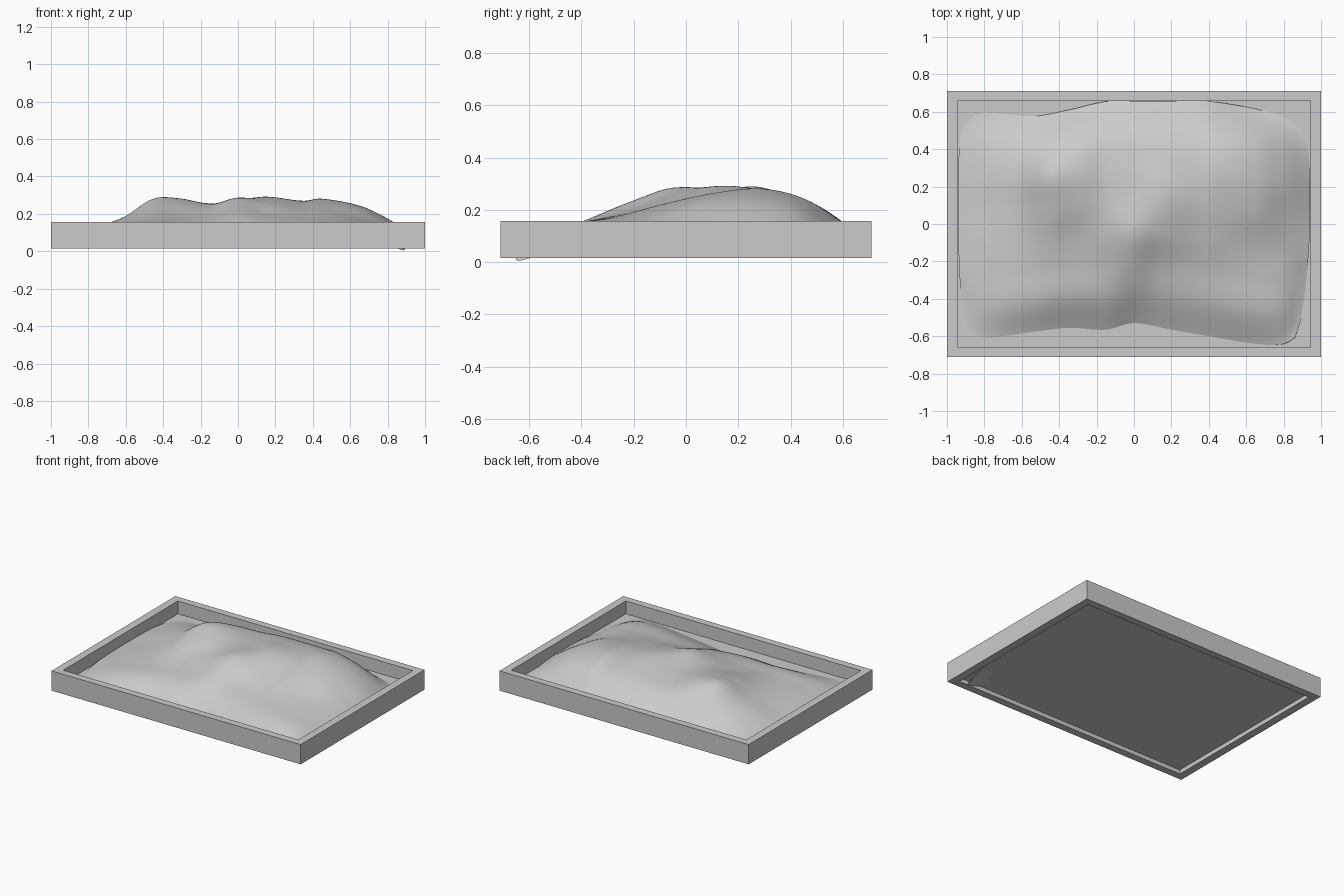
import bpy, bmesh

if "Cube" in bpy.data.objects:
    bpy.data.objects.remove(bpy.data.objects["Cube"])

Z0, Z1 = 0.015, 0.158      # frame bottom and top
OX, OY = 1.0, 0.71         # outer half sizes
IX, IY = 0.943, 0.657      # inner half sizes


def make_object(name, bm):
    bmesh.ops.recalc_face_normals(bm, faces=bm.faces)
    me = bpy.data.meshes.new(name)
    bm.to_mesh(me)
    bm.free()
    ob = bpy.data.objects.new(name, me)
    bpy.context.collection.objects.link(ob)
    return ob


def curve(xs, ys, t):
    """Smooth cubic through unevenly spaced points."""
    t = min(max(t, xs[0]), xs[-1])
    i = 0
    while i < len(xs) - 2 and t > xs[i + 1]:
        i += 1

    def slope(k):
        a, b = max(k - 1, 0), min(k + 1, len(xs) - 1)
        return (ys[b] - ys[a]) / (xs[b] - xs[a])
    h = xs[i + 1] - xs[i]
    s = (t - xs[i]) / h
    return ((1 + 2 * s) * (1 - s) ** 2 * ys[i] + s * (1 - s) ** 2 * h * slope(i)
            + s * s * (3 - 2 * s) * ys[i + 1] + s * s * (s - 1) * h * slope(i + 1))


# Tray frame: four rectangular loops joined into a ring
bm = bmesh.new()
loops = []
for hx, hy, z in ((OX, OY, Z0), (OX, OY, Z1), (IX, IY, Z1), (IX, IY, Z0)):
    loops.append([bm.verts.new((sx * hx, sy * hy, z))
                  for sx, sy in ((-1, -1), (1, -1), (1, 1), (-1, 1))])
for k in range(4):
    a, b = loops[k], loops[(k + 1) % 4]
    for i in range(4):
        j = (i + 1) % 4
        bm.faces.new((a[i], a[j], b[j], b[i]))
make_object("tray_frame", bm)

# Thin floor panel set inside the frame
bm = bmesh.new()
bmesh.ops.create_cube(bm, size=1)
for v in bm.verts:
    v.co = (v.co.x * 2 * IX, v.co.y * 2 * IY, 0.055 + v.co.z * 0.02)
make_object("tray_floor", bm)

# Mound: heights along x for several rows in y
COLS = (-.92, -.75, -.6, -.44, -.3, -.15, 0, .15, .35, .44, .65, .8, .93)
ROWS = {
    -.60: (.067, .067, .067, .067, .067, .067, .067, .067, .067, .067, .067, .067, .067),
    -.43: (.07, .11, .13, .145, .15, .155, .165, .15, .145, .145, .14, .12, .07),
    -.25: (.08, .12, .145, .17, .18, .20, .24, .205, .185, .18, .16, .13, .07),
    -.10: (.08, .125, .155, .20, .21, .235, .285, .26, .225, .22, .18, .135, .08),
    .10: (.08, .125, .17, .25, .265, .255, .27, .292, .265, .265, .23, .155, .08),
    .28: (.08, .13, .18, .28, .28, .25, .255, .27, .265, .28, .24, .17, .08),
    .45: (.075, .11, .145, .205, .22, .21, .22, .225, .225, .23, .20, .14, .07),
    .62: (.067, .067, .067, .07, .08, .09, .11, .115, .11, .10, .07, .067, .067),
}
YS = sorted(ROWS)

# Wavy outline of the mound: front and back edges over x, sides over y
EDGE_X = (-.94, -.82, -.53, -.35, -.15, 0, .2, .4, .65, .8, .9)
FRONT = (-.54, -.605, -.575, -.555, -.565, -.53, -.565, -.60, -.64, -.64, -.58)
BACK = (.52, .59, .577, .61, .655, .656, .656, .656, .615, .57, .51)
EDGE_Y = (-.60, -.5, -.1, .3, .55, .62)
LEFT = (-.87, -.915, -.939, -.94, -.93, -.91)
RIGHT = (.86, .895, .935, .94, .925, .89)

NX, NY = 96, 72
bm = bmesh.new()
grid = []
for j in range(NY + 1):
    v = j / NY
    yn = YS[0] + (YS[-1] - YS[0]) * v
    xl, xr = curve(EDGE_Y, LEFT, yn), curve(EDGE_Y, RIGHT, yn)
    row = []
    for i in range(NX + 1):
        u = i / NX
        x = xl + (xr - xl) * u
        yf, yb = curve(EDGE_X, FRONT, x), curve(EDGE_X, BACK, x)
        xn = COLS[0] + (COLS[-1] - COLS[0]) * u
        z = curve(YS, [curve(COLS, ROWS[k], xn) for k in YS], yn)
        row.append(bm.verts.new((x, yf + (yb - yf) * v, z)))
    grid.append(row)
for j in range(NY):
    for i in range(NX):
        bm.faces.new((grid[j][i], grid[j][i + 1], grid[j + 1][i + 1], grid[j + 1][i]))

# Skirt tucked into the floor, sagging at the front right corner
rim = (grid[0] + [r[-1] for r in grid[1:]] + grid[-1][-2::-1]
       + [r[0] for r in grid[-2:0:-1]])
base = []
for p in rim:
    x, y = p.co.x, p.co.y
    sag = max(0, 1 - ((x - .87) ** 2 + (y + .61) ** 2) ** .5 / .12)
    base.append(bm.verts.new((x + .03 * sag, y - .04 * sag, 0.047 - 0.047 * sag)))
for k in range(len(rim)):
    n = (k + 1) % len(rim)
    bm.faces.new((rim[k], rim[n], base[n], base[k]))

# Underside resting inside the floor panel
inner = [bm.verts.new((b.co.x * .9, b.co.y * .85, 0.047)) for b in base]
for k in range(len(base)):
    n = (k + 1) % len(base)
    bm.faces.new((base[k], base[n], inner[n], inner[k]))
bm.faces.new(inner)
mound = make_object("soft_mound", bm)

bpy.context.view_layer.objects.active = mound
mound.select_set(True)
bpy.ops.object.shade_smooth_by_angle(angle=0.7)
